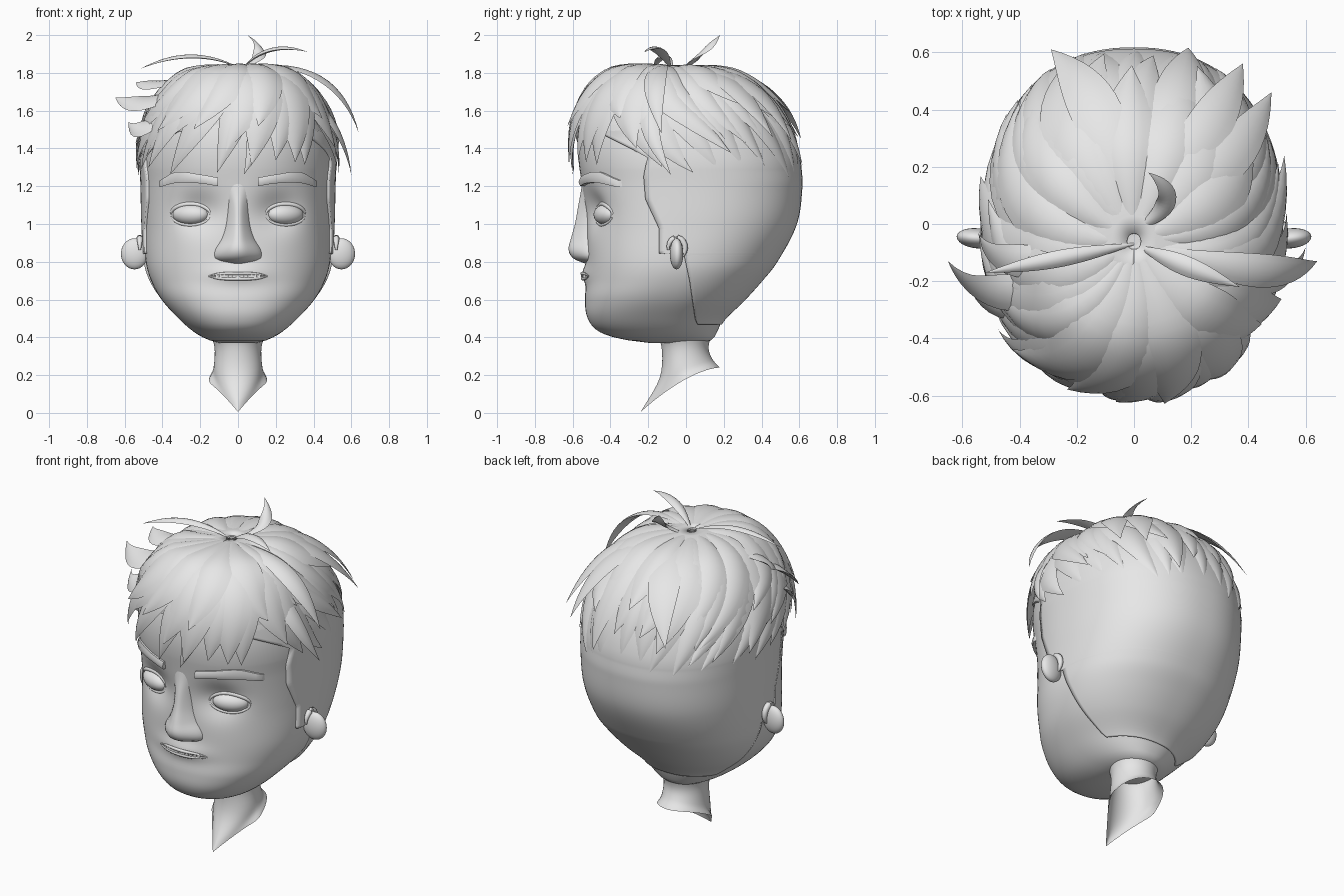
import bpy, bmesh, math, random
from mathutils import Vector, Matrix

random.seed(7)
if "Cube" in bpy.data.objects:
    bpy.data.objects.remove(bpy.data.objects["Cube"])

grey = bpy.data.materials.new("plain grey")
grey.use_nodes = True
grey.diffuse_color = (0.8, 0.8, 0.8, 1)
grey.node_tree.nodes["Principled BSDF"].inputs["Base Color"].default_value = grey.diffuse_color
parts = []
N = 2.25  # squareness of the head sections


def finish(name, bm, thickness=0):
    bmesh.ops.recalc_face_normals(bm, faces=bm.faces)
    mesh = bpy.data.meshes.new(name)
    bm.to_mesh(mesh)
    bm.free()
    obj = bpy.data.objects.new(name, mesh)
    bpy.context.collection.objects.link(obj)
    mesh.materials.append(grey)
    if thickness:
        mod = obj.modifiers.new("thickness", "SOLIDIFY")
        mod.thickness = thickness
        mod.offset = -1
    parts.append(obj)


def loft(bm, rings, closed=True):
    rows = [[bm.verts.new(p) for p in ring] for ring in rings]
    n = len(rows[0])
    for a, b in zip(rows, rows[1:]):
        for i in range(n if closed else n - 1):
            j = (i + 1) % n
            bm.faces.new((a[i], a[j], b[j], b[i]))
    return rows


def smooth(table, u):
    """Smooth interpolation of a table whose first column is the key."""
    u = min(max(u, table[0][0]), table[-1][0])
    i = max(k for k in range(len(table) - 1) if table[k][0] <= u)
    a, b = table[i], table[i + 1]
    p, q = table[max(i - 1, 0)], table[min(i + 2, len(table) - 1)]
    h = b[0] - a[0]
    s = (u - a[0]) / h
    out = []
    for k in range(1, len(a)):
        m0 = (b[k] - p[k]) / (b[0] - p[0]) * h
        m1 = (q[k] - a[k]) / (q[0] - a[0]) * h
        out.append((1 + 2 * s) * (1 - s) ** 2 * a[k] + s * (1 - s) ** 2 * m0
                   + s * s * (3 - 2 * s) * b[k] + s * s * (s - 1) * m1)
    return out


def power(v, e):
    return math.copysign(abs(v) ** e, v)


# Head sections: height, half width, front, back
HEAD = [(.37, .10, -.19, .10), (.39, .165, -.34, .14), (.43, .235, -.46, .165),
        (.50, .315, -.52, .20), (.60, .405, -.535, .30), (.70, .46, -.525, .39),
        (.80, .488, -.525, .47), (1.0, .50, -.53, .575), (1.2, .505, -.55, .605),
        (1.3, .51, -.565, .60)]


def section(z):
    """Half width, half depth and centre of the head at a height."""
    if z < 1.3:
        hw, front, back = smooth(HEAD, z)
        return hw, (back - front) / 2, (back + front) / 2
    c = min((z - 1.3) / .53, 1)
    r = (1 - c * c) ** .39
    return .51 * r, .583 * r, .018 - .078 * c


def skull(t, z, off=0):
    hw, d, cy = section(z)
    p = Vector((hw * power(math.cos(t), 2 / N), cy + d * power(math.sin(t), 2 / N), z))
    return p + (p - Vector((0, 0, 1.1))).normalized() * off


def relief(x, z):
    """Eye sockets pushed in, mouth pushed out."""
    socket = math.exp(-((abs(x) - .21) / .11) ** 2 - ((z - 1.07) / .1) ** 2)
    muzzle = math.exp(-(x / .14) ** 2 - ((z - .735) / .05) ** 2)
    return .055 * socket - .025 * muzzle


def face_y(x, z):
    hw, d, cy = section(z)
    return cy - d * (1 - abs(x / hw) ** N) ** (1 / N) + relief(x, z)


# Head with eye sockets
bm = bmesh.new()
heights = [.37 + .93 * i / 64 for i in range(64)]
heights += [1.3 + .53 * math.sin(math.pi / 2 * i / 18) for i in range(18)] + [1.8299]
rings = []
for z in heights:
    ring = [skull(2 * math.pi * i / 96, z) for i in range(96)]
    for p in ring:
        if p.y < -.1:
            p.y += relief(p.x, z)
    rings.append(ring)
rows = loft(bm, rings)
bm.faces.new(rows[0])
bm.faces.new(rows[-1])
finish("head", bm)

# Short-cropped hair shell with sideburns: height, hairline depth
HAIRLINE = [(.48, .06), (.50, .05), (.7, .02), (.84, -.01), (.85, -.14), (.98, -.14),
            (1.13, -.21), (1.25, -.22), (1.35, -.2), (1.5, -.5), (1.55, -.62)]


def hairline(z):
    for (z0, y0), (z1, y1) in zip(HAIRLINE, HAIRLINE[1:]):
        if z <= z1:
            return y0 + (y1 - y0) * (z - z0) / (z1 - z0)
    return -1


bm = bmesh.new()
rings = []
for z in sorted([h for h in heights if h > .485] + [.48, .84, .85]):
    hw, d, cy = section(z)
    v = max(-1, min(.9, (hairline(z) - cy) / d))
    t0 = math.asin(power(v, N / 2))
    rings.append([skull(t0 + (math.pi - 2 * t0) * i / 64, z, .012) for i in range(65)])
loft(bm, rings, closed=False)
finish("hair_shell", bm, .02)

# Neck with a pointed front flap, open below
bm = bmesh.new()
columns = []
for i in range(48):
    t = 2 * math.pi * (i + .5) / 48
    c, s = math.cos(t), math.sin(t)
    y = -.03 + .21 * s
    x = .155 * (c if s > 0 else math.copysign(1 + s, c))
    keys = [(0, .16 * c, -.015 + .16 * s, .45), (1, .125 * c, -.005 + .125 * s, .35),
            (2, .13 * c, s * .14, .235 + .05 * s), (3, x, y, .24 - .235 * ((.18 - y) / .42) ** 1.6)]
    columns.append([smooth(keys, 3 * k / 15) for k in range(16)])
loft(bm, list(zip(*columns)))
finish("neck", bm)

# Nose flaring into the brow: height, half width, front
NOSE = [(.79, .05, -.53), (.81, .085, -.585), (.835, .092, -.612), (.87, .085, -.622),
        (.92, .065, -.61), (1.0, .05, -.588), (1.1, .05, -.57), (1.17, .07, -.557),
        (1.26, .12, -.545)]
bm = bmesh.new()
rings = []
for i in range(33):
    z = .79 + .47 * i / 32
    hw, front = smooth(NOSE, z)
    rings.append([(hw * (math.cos(a) + .5 * math.cos(a) ** 5),
                   -.46 + (front + .46) * math.sin(a) ** .8, z)
                  for a in [math.pi * k / 20 for k in range(21)]])
rows = loft(bm, rings, closed=False)
bm.faces.new(rows[0])
finish("nose", bm)


def ellipsoid(name, centre, size, turn=0):
    bm = bmesh.new()
    bmesh.ops.create_uvsphere(bm, u_segments=32, v_segments=20, radius=1)
    bm.transform(Matrix.Translation(centre) @ Matrix.Rotation(turn, 4, "Z")
                 @ Matrix.Diagonal((*size, 1)))
    finish(name, bm)


def tube(name, points, radius):
    """Round tube along a path, thinning to both ends."""
    pts = [Vector(p) for p in points]
    bm = bmesh.new()
    rings = []
    for i, p in enumerate(pts):
        along = (pts[min(i + 1, len(pts) - 1)] - pts[max(i - 1, 0)]).normalized()
        a = along.cross(Vector((.1, 1, .1))).normalized()
        b = along.cross(a)
        r = radius * max(.1, math.sin(math.pi * i / (len(pts) - 1))) ** .5
        rings.append([p + (a * math.cos(k * math.pi / 5) + b * math.sin(k * math.pi / 5)) * r
                      for k in range(10)])
    loft(bm, rings)
    finish(name, bm)


# Eyes, lids, brows and ears on both sides
BROW = [(.105, 1.2, 1.245), (.2, 1.215, 1.262), (.33, 1.217, 1.275), (.415, 1.195, 1.23)]
for side, m in (("left", 1), ("right", -1)):
    ellipsoid(side + "_eyeball", (m * .25, -.422, 1.05), (.102, .058, .055), m * .42)
    for lid, sign, r in (("upper", 1, .014), ("lower", -1, .009)):
        pts = []
        for k in range(21):
            a = sign * math.pi * k / 20
            x, z = .25 + .105 * math.cos(a), 1.05 + .056 * math.sin(a)
            pts.append((m * x, face_y(x, z) + .004, z))
        tube(f"{side}_{lid}_eyelid", pts, r)
    bm = bmesh.new()
    rings = []
    for i in range(17):
        x = .105 + .31 * i / 16
        low, high = smooth(BROW, x)
        rings.append([(m * x, face_y(x, z) - bulge, z) for z, bulge in
                      ((low, 0), (low, .022), ((low + high) / 2, .026), (high, .012), (high, 0))])
    rows = loft(bm, rings)
    bm.faces.new(rows[0])
    bm.faces.new(rows[-1])
    finish(side + "_eyebrow", bm)
    ellipsoid(side + "_ear", (m * .548, -.05, .842), (.072, .035, .082), m * .1)
    rim = [(m * .52, -.05 - .045 * math.cos(a), .87 + .055 * math.sin(a))
           for a in [math.pi * (k / 12 * 1.4 - .05) for k in range(13)]]
    tube(side + "_ear_rim", rim[::-1], .018)

# Mouth: two thin lip edges with a row of teeth between
for name, rise, r in (("upper_lip", .014, .009), ("lower_lip", -.014, .01)):
    pts = []
    for k in range(25):
        u = k / 12 - 1
        z = .724 + rise * (1 - u ** 4)
        pts.append((.155 * u, face_y(.155 * u, z) - .002, z))
    tube(name, pts, r)
bm = bmesh.new()
for k in range(-5, 6):
    x = k * .022
    bmesh.ops.create_cube(bm, size=1, matrix=Matrix.Translation((x, face_y(x, .728) - .001, .728))
                          @ Matrix.Diagonal((.02, .01, .02, 1)))
finish("teeth", bm)


def lock(bm, pts, width, thick):
    """Leaf-shaped hair lock, narrow at the root and pointed at the tip."""
    n = len(pts) - 1
    rings = []
    for i, p in enumerate(pts):
        t = i / n
        along = (pts[min(i + 1, n)] - pts[max(i - 1, 0)]).normalized()
        out = (p - Vector((0, 0, 1.2))).normalized()
        across = along.cross(out).normalized()
        out = across.cross(along)
        w = max(.002, math.sin(math.pi * min(1, .04 + .96 * t ** 1.1)))
        ring = [p + across * (u * width * w) + out * (thick * w * (1 - u * u))
                for u in (-1, -.6, -.2, .2, .6, 1)]
        rings.append(ring + [p - out * (thick * w * .4)])
    rows = loft(bm, rings)
    bm.faces.new(rows[0])
    bm.faces.new(rows[-1])


# Layers of locks swept round the head from the crown
LAYERS = (("under_locks", 24, (84, 96), .006, .105, .012),
          ("middle_locks", 20, (74, 92), .014, .105, .025),
          ("top_locks", 15, (58, 84), .02, .1, .035))
for name, count, reach, off, width, lift in LAYERS:
    bm = bmesh.new()
    for k in range(count):
        start = 2 * math.pi * (k + random.uniform(-.3, .3)) / count
        sweep = .6 * math.cos(start) + .45 * min(0, math.sin(start)) + random.uniform(-.2, .2)
        end = math.radians(random.uniform(*reach))
        curl = lift * random.uniform(0, 1.2)
        rise = off + .025 * max(0, -math.sin(start))
        pts = []
        for i in range(17):
            t = i / 16
            z = 1.3 + .53 * math.cos(.01 + end * t)
            pts.append(skull(start - sweep * .4 + sweep * t ** 1.7, z,
                             rise * min(1, 2.5 * t) + curl * t ** 4))
        lock(bm, pts, width * random.uniform(.75, 1.2), .028)
    finish(name, bm)

# Loose strands: root, bend, tip, half width
STRANDS = [((0, -.02, 1.82), (.2, .08, 1.88), (.05, .18, 2.0), .035),
           ((.02, -.08, 1.82), (.16, -.14, 1.97), (.37, -.22, 1.91), .035),
           ((0, -.07, 1.83), (-.25, -.12, 1.94), (-.52, -.17, 1.82), .03),
           ((-.1, -.15, 1.82), (-.5, -.34, 1.56), (-.65, -.13, 1.67), .07),
           ((-.2, -.22, 1.76), (-.53, -.36, 1.4), (-.58, -.18, 1.54), .06),
           ((-.1, -.08, 1.82), (-.46, -.2, 1.7), (-.54, -.04, 1.75), .06),
           ((.05, -.08, 1.83), (.52, -.22, 1.88), (.64, -.13, 1.48), .06),
           ((.2, -.12, 1.8), (.54, -.3, 1.62), (.6, -.08, 1.26), .05),
           ((.05, 0, 1.83), (.38, .22, 1.84), (.48, .46, 1.46), .08),
           ((.02, .02, 1.83), (.3, .36, 1.84), (.38, .56, 1.44), .08),
           ((-.02, .02, 1.83), (-.1, .45, 1.84), (-.29, .61, 1.45), .09)]
bm = bmesh.new()
for root, bend, tip, width in STRANDS:
    a, b, c = Vector(root), Vector(bend), Vector(tip)
    lock(bm, [a * (1 - t) ** 2 + b * 2 * t * (1 - t) + c * t * t
              for t in [i / 16 for i in range(17)]], width, .015)
finish("loose_strands", bm)

# Soft shading with sharp creases kept
bpy.ops.object.select_all(action="DESELECT")
for obj in parts:
    obj.select_set(True)
bpy.context.view_layer.objects.active = parts[0]
bpy.ops.object.shade_smooth_by_angle(angle=math.radians(45))
